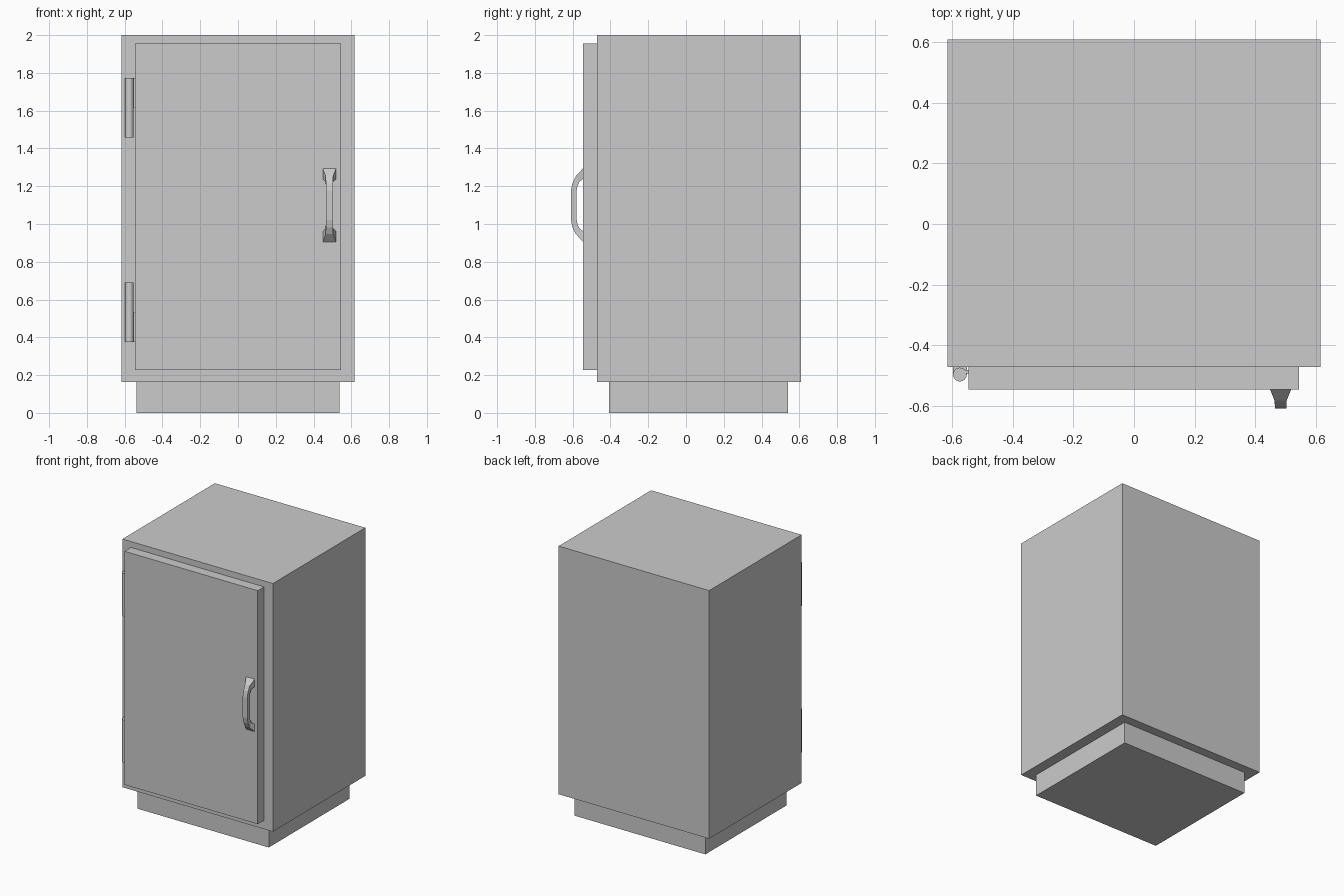
import bpy, bmesh
from mathutils import Matrix

if "Cube" in bpy.data.objects:
    bpy.data.objects.remove(bpy.data.objects["Cube"])


def make_object(name, bm):
    bmesh.ops.recalc_face_normals(bm, faces=bm.faces)
    mesh = bpy.data.meshes.new(name)
    bm.to_mesh(mesh)
    bm.free()
    obj = bpy.data.objects.new(name, mesh)
    bpy.context.collection.objects.link(obj)
    return obj


def add_box(bm, x, y, z):
    size = [b - a for a, b in (x, y, z)]
    mid = [(a + b) / 2 for a, b in (x, y, z)]
    bmesh.ops.create_cube(bm, size=1, matrix=Matrix.Translation(mid) @ Matrix.Diagonal((*size, 1)))


def box(name, x, y, z):
    bm = bmesh.new()
    add_box(bm, x, y, z)
    return make_object(name, bm)


# Cabinet body, recessed plinth and door slab
FRONT = -0.472
box("cabinet_body", (-0.616, 0.616), (FRONT, 0.609), (0.163, 2.0))
box("plinth", (-0.537, 0.537), (-0.407, 0.540), (0.0, 0.163))
box("door", (-0.546, 0.544), (-0.546, FRONT), (0.228, 1.956))

# Pull handle: cross-sections (half width, outer y/z, inner y/z) mirrored about its middle
HX, HZ = 0.484, 1.100
half = [
    (0.035, (-0.546, 0.194), (-0.546, 0.138)),
    (0.020, (-0.583, 0.154), (-0.564, 0.124)),
    (0.019, (-0.601, 0.118), (-0.575, 0.100)),
    (0.019, (-0.609, 0.078), (-0.580, 0.070)),
]
sections = [(s, 1) for s in half] + [(s, -1) for s in reversed(half)]
bm = bmesh.new()
rings = []
for (w, outer, inner), side in sections:
    corners = [(-w, outer), (w, outer), (w, inner), (-w, inner)]
    rings.append([bm.verts.new((HX + dx, y, HZ + side * dz)) for dx, (y, dz) in corners])
for a, b in zip(rings, rings[1:]):
    for i in range(4):
        j = (i + 1) % 4
        bm.faces.new((a[i], a[j], b[j], b[i]))
bm.faces.new(rings[0])
bm.faces.new(rings[-1])
make_object("door_handle", bm)

# Hinges: barrel, one leaf to the door (outer half) and one to the body (inner half)
PX, PY, R = -0.575, -0.497, 0.023
for name, mid, side in (("upper_hinge", 1.616, 1), ("lower_hinge", 0.532, -1)):
    bm = bmesh.new()
    bmesh.ops.create_cone(bm, cap_ends=True, segments=16, radius1=R, radius2=R, depth=0.316,
                          matrix=Matrix.Translation((PX, PY, mid)))
    outer = sorted((mid, mid + side * 0.158))
    inner = sorted((mid, mid - side * 0.158))
    add_box(bm, (PX, -0.545), (-0.494, -0.482), outer)
    add_box(bm, (PX - R, PX + R), (PY, FRONT), inner)
    make_object(name, bm)
